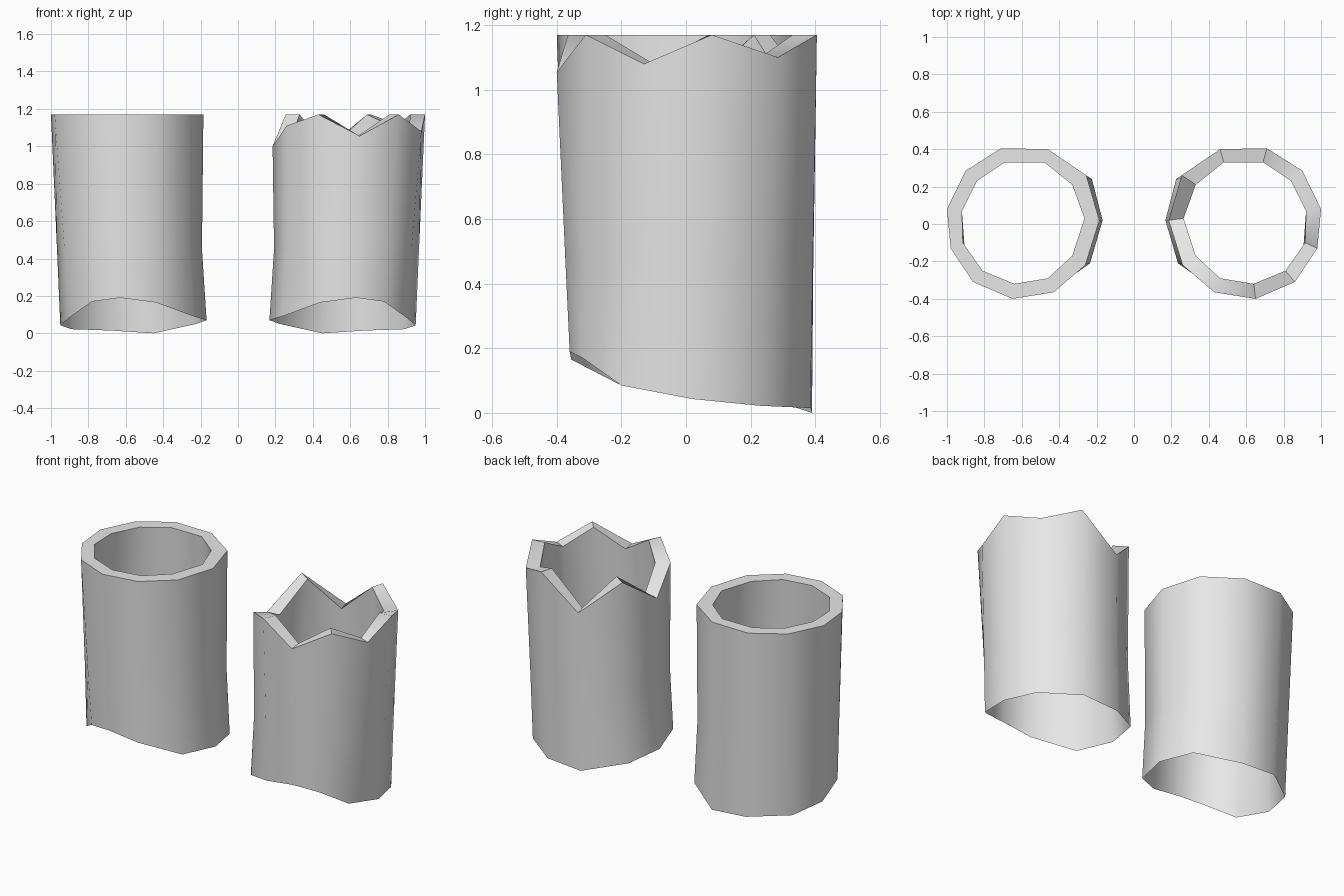
import bpy, bmesh, math

if "Cube" in bpy.data.objects:
    bpy.data.objects.remove(bpy.data.objects["Cube"])

# Pale grey fabric
grey = bpy.data.materials.new("pale_grey")
grey.diffuse_color = (0.8, 0.8, 0.8, 1)
grey.use_nodes = True
grey.node_tree.nodes["Principled BSDF"].inputs["Base Color"].default_value = grey.diffuse_color

TOP = 1.17
# Eleven-sided plan outlines of the right-hand sleeve, counted round from the back
OUTER = [(.71, .405), (.46, .40), (.255, .26), (.185, .02), (.26, -.22), (.43, -.365),
         (.65, -.40), (.86, -.31), (.98, -.13), (1.0, .08), (.90, .285)]
INNER = [(.69, .33), (.48, .33), (.33, .21), (.265, .03), (.33, -.17), (.46, -.29),
         (.64, -.32), (.81, -.25), (.915, -.10), (.92, .07), (.84, .23)]
# Slanted lower hem, high at the front and low at the back
HEM = [(.68, .385, .015), (.45, .39, 0), (.225, .24, .05), (.168, .02, .07),
       (.235, -.21, .09), (.44, -.355, .165), (.63, -.36, .19), (.78, -.32, .17),
       (.90, -.20, .085), (.95, .02, .043), (.89, .23, .022)]
# Heights of the jagged cuff
JAGGED = [TOP, .98, TOP, 1.0, 1.11, TOP, 1.055, TOP, 1.08, TOP, 1.10]


def sleeve(name, side, heights):
    n = len(OUTER)
    bm = bmesh.new()

    def ring(points):
        return [bm.verts.new((side * x, y, z)) for x, y, z in points]

    # Slight pinch at the waist, only on the side facing the other sleeve
    waist = []
    for (x, y), (hx, hy, hz) in zip(OUTER, HEM):
        mx = x * .35 + hx * .65
        mx += .018 * max(0, (.59 - mx) / .4)
        waist.append((mx, y * .35 + hy * .65, .43 + hz * .3))

    rings = [ring([(x, y, z) for (x, y), z in zip(INNER, heights)]),
             ring([(x, y, z) for (x, y), z in zip(OUTER, heights)]),
             ring(waist),
             ring(HEM)]
    # Rim, outer wall, then the lining that tapers to meet the hem
    for a, b in zip(rings, rings[1:] + rings[:1]):
        for i in range(n):
            j = (i + 1) % n
            bm.faces.new((a[i], a[j], b[j], b[i]))
    bmesh.ops.recalc_face_normals(bm, faces=bm.faces)

    mesh = bpy.data.meshes.new(name)
    bm.to_mesh(mesh)
    bm.free()
    mesh.materials.append(grey)
    obj = bpy.data.objects.new(name, mesh)
    bpy.context.collection.objects.link(obj)
    bpy.ops.object.select_all(action='DESELECT')
    obj.select_set(True)
    bpy.context.view_layer.objects.active = obj
    bpy.ops.object.shade_smooth_by_angle(angle=math.radians(45))
    return obj


# Straight-topped sleeve and its mirrored, torn-topped partner
sleeve("plain_sleeve", -1, [TOP] * len(OUTER))
sleeve("jagged_sleeve", 1, JAGGED)
